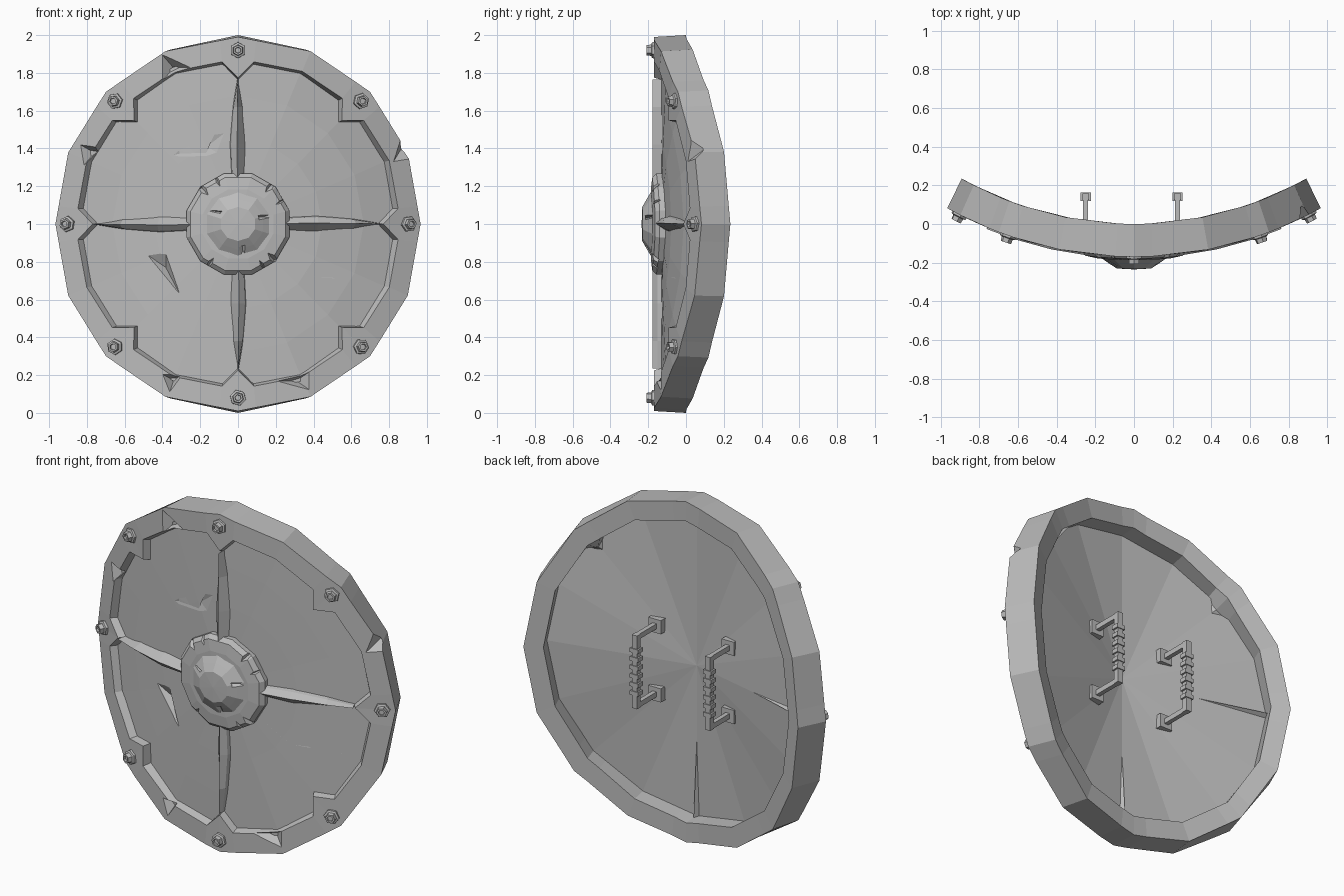
import bpy, bmesh
from math import sin, cos, pi, radians
from mathutils import Vector

cube = bpy.data.objects.get("Cube")
if cube:
    bpy.data.objects.remove(cube)

BEND, FRONT, WIDEN = 1.98, -0.17, 1.02
STEP = pi / 8

steel = bpy.data.materials.new("grey steel")
steel.use_nodes = True
grey = (0.5, 0.5, 0.5, 1)
steel.diffuse_color = grey
steel.node_tree.nodes["Principled BSDF"].inputs["Base Color"].default_value = grey


def bend(x, y, z):
    """Wrap a flat point round the upright axis behind the shield."""
    centre = BEND + FRONT
    a = x * WIDEN / BEND
    return Vector(((centre - y) * sin(a), centre - (centre - y) * cos(a), z))


def polar(r, a, y, cx=0, cz=1):
    return bend(cx + r * sin(a), y, cz + r * cos(a))


def finish(name, bm):
    bmesh.ops.recalc_face_normals(bm, faces=bm.faces)
    mesh = bpy.data.meshes.new(name)
    bm.to_mesh(mesh)
    bm.free()
    mesh.materials.append(steel)
    obj = bpy.data.objects.new(name, mesh)
    bpy.context.collection.objects.link(obj)
    return obj


def loft(name, loops, ring=False):
    """Skin loops of equal length; single-point loops become fans."""
    bm = bmesh.new()
    rows = [[bm.verts.new(p) for p in loop] for loop in loops]
    pairs = list(zip(rows, rows[1:])) + ([(rows[-1], rows[0])] if ring else [])
    for a, b in pairs:
        n = max(len(a), len(b))
        for i in range(n):
            j = (i + 1) % n
            quad = [a[i % len(a)], a[j % len(a)], b[j % len(b)], b[i % len(b)]]
            bm.faces.new(list(dict.fromkeys(quad)))
    if not ring:
        for row in (rows[0], rows[-1]):
            if len(row) > 2:
                bm.faces.new(row)
    return finish(name, bm)


def lathe(name, profile, sides, cx=0, cz=1, turn=0):
    return loft(name, [[polar(r, turn + 2 * pi * i / sides, y, cx, cz)
                        for i in range(sides if r else 1)] for r, y in profile])


def carve(obj, cutters):
    """Chip pieces out of a part, then discard the cutters."""
    for cutter in cutters:
        mod = obj.modifiers.new("chip", 'BOOLEAN')
        mod.operation, mod.solver, mod.object = 'DIFFERENCE', 'EXACT', cutter
        cutter.hide_render = True
        bpy.context.view_layer.objects.active = obj
        bpy.ops.object.modifier_apply(modifier=mod.name)
        bpy.data.objects.remove(cutter)


def chip(corners, surface, depth):
    """Three-sided gouge with its point sunk below the surface."""
    mid = [sum(c) / 3 for c in zip(*corners)]
    top = [bend(x, surface - depth / 2, z) for x, z in corners]
    return loft("chip", [top, [bend(mid[0], surface + depth, mid[1])]])


# Rim: sixteen-sided hoop with eight points on its front inner edge,
# the two upper diagonal ones also showing behind
def side(r, a):
    return r * cos(STEP / 2) / cos(a % STEP - STEP / 2)


stations = []
for k in range(16):
    a = k * STEP
    if k % 2:
        stations.append((a, 0, 0))
    else:
        w = radians(5.5)
        stations += [(a - w, 0, 0), (a, 0.1, 0.05 if k in (2, 14) else 0), (a + w, 0, 0)]


def hoop(r, y, pointed=False):
    return [polar(side(r, a) - (cut if pointed else 0), a, y) for a, cut, _ in stations]


back_edge = [polar(side(0.88, a) - cut, a, -0.115 + cut * 0.8) for a, _, cut in stations]
rim = loft("rim", [hoop(0.99, FRONT), hoop(1, 0), hoop(0.885, 0), back_edge,
                   hoop(0.86, -0.118, True), hoop(0.875, FRONT, True)], ring=True)
carve(rim, [chip(c, FRONT, 0.06) for c in (
    [(-0.42, 1.93), (-0.2, 1.83), (-0.42, 1.72)],
    [(-0.87, 1.44), (-0.66, 1.41), (-0.84, 1.28)],
    [(0.88, 1.54), (1.03, 1.34), (0.8, 1.3)],
    [(-0.42, 0.22), (-0.26, 0.22), (-0.36, 0.08)],
    [(0.14, 0.17), (0.4, 0.24), (0.4, 0.1)])])

# Panel: curved in front, a plain fan behind
BACK = -0.1
panel = lathe("panel", [(0, -0.13), (0.22, -0.13), (0.45, -0.13), (0.68, -0.13),
                        (0.9, -0.13), (0.9, BACK), (0, BACK)], 16)
carve(panel, [chip([(-0.53, 0.87), (-0.38, 0.88), (-0.27, 0.56)], -0.13, 0.04),
              chip([(-0.4, 1.35), (-0.02, 1.52), (-0.08, 1.36)], -0.13, 0.012),
              chip([(0.15, 0.88), (0.78, 0.7), (0.35, 0.72)], -0.13, 0.012)])

# Back creases: slim wedges rising towards the rim
for name, a in (("lower", pi), ("right", -pi / 2)):
    hub, edge = polar(0, 0, BACK), polar(0.89, a, BACK)
    across = Vector((cos(a), 0, -sin(a))) * 0.018
    loft(name + "_back_crease", [[hub.lerp(edge, 0.5)],
                                 [edge - across, edge + Vector((0, 0.03, 0)), edge + across]])

# Ridges: tapering bars between the boss and the rim points
for name, a in (("top", 0), ("left", pi / 2), ("bottom", pi), ("right", -pi / 2)):
    def across(r, s, y):
        return bend(r * sin(a) + s * cos(a), y, 1 + r * cos(a) - s * sin(a))
    loft(name + "_ridge", [[across(r, -w, -0.12), across(r, -w * 0.8, -0.15),
                            across(r, -w * 0.1, -0.178), across(r, w, -0.12)]
                           for r, w in ((0.22, 0.035), (0.42, 0.045), (0.62, 0.028), (0.765, 0.004))])

# Boss: chipped collar with a faceted dome
collar = lathe("boss_collar", [(0, -0.11), (0.278, -0.11), (0.278, -0.158), (0.255, -0.18),
                               (0.19, -0.187), (0, -0.187)], 12, turn=pi / 12)
notches = []
for deg, size in ((-45, 0.06), (-25, 0.04), (40, 0.055), (62, 0.035), (135, 0.06), (150, 0.04), (215, 0.05)):
    a = radians(deg)
    spots = ((0.2, 0), (0.31, size / 0.3), (0.31, -size / 0.3))
    notches.append(chip([(r * sin(a + t), 1 + r * cos(a + t)) for r, t in spots], -0.18, 0.035))
carve(collar, notches)
dome = lathe("boss_dome", [(0, -0.15), (0.18, -0.15), (0.17, -0.185), (0.135, -0.206),
                           (0.09, -0.232), (0, -0.235)], 10)
carve(dome, [chip([(-0.22, 1.12), (-0.06, 1.06), (-0.21, 1.04)], -0.205, 0.03),
             chip([(0.21, 1.08), (0.05, 1.03), (0.2, 1.01)], -0.205, 0.03),
             chip([(-0.04, 0.79), (0.02, 0.91), (0.1, 0.8)], -0.2, 0.025)])

# Bolts: hexagonal flange, nut and hollow end
for k in range(8):
    a = k * pi / 4
    cx, cz = 0.92 * sin(a), 1 + 0.92 * cos(a)
    lathe(f"bolt_{k + 1}", [(0, -0.16), (0.044, -0.16), (0.042, -0.18), (0.03, -0.184),
                            (0.027, -0.208), (0.017, -0.208), (0.015, -0.198), (0, -0.198)],
          6, cx, cz, turn=0.2 * k)


# Handles: square mounts, posts and a grip with raised bands
def box(bm, centre, size):
    made = bmesh.ops.create_cube(bm, size=1)["verts"]
    for v in made:
        v.co = Vector([c + p * s for c, p, s in zip(centre, v.co, size)])


for name, x in (("left_handle", 0.225), ("right_handle", -0.25)):
    bm = bmesh.new()
    for z in (0.8, 1.2):
        box(bm, (x, -0.055, z), (0.08, 0.05, 0.08))
        box(bm, (x, 0.045, z), (0.026, 0.2, 0.03))
    box(bm, (x, 0.14, 1), (0.034, 0.034, 0.43))
    for i in range(6):
        box(bm, (x, 0.14, 0.875 + i * 0.05), (0.054, 0.044, 0.024))
    finish(name, bm)
